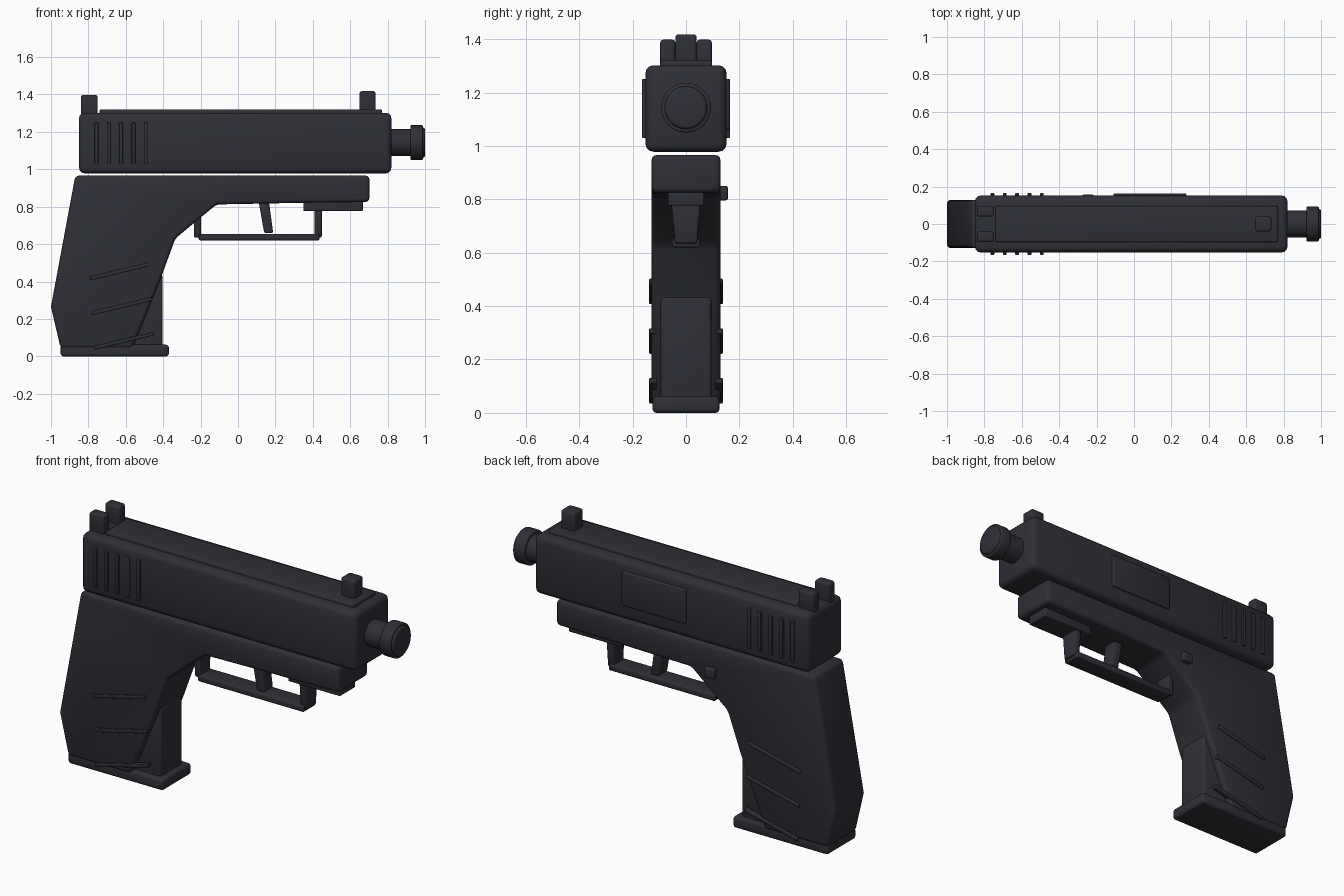
import bpy, bmesh, math
from mathutils import Matrix

if "Cube" in bpy.data.objects:
    bpy.data.objects.remove(bpy.data.objects["Cube"], do_unlink=True)

gunmetal = bpy.data.materials.new("dark gunmetal")
gunmetal.use_nodes = True
colour = (0.028, 0.029, 0.037, 1)
gunmetal.diffuse_color = colour
bsdf = next(n for n in gunmetal.node_tree.nodes if n.type == 'BSDF_PRINCIPLED')
bsdf.inputs["Base Color"].default_value = colour
bsdf.inputs["Roughness"].default_value = 0.6


def finish(name, bm, bevel):
    """Round the hard edges and turn the bmesh into a shaded object."""
    bmesh.ops.recalc_face_normals(bm, faces=bm.faces)
    if bevel:
        hard = [e for e in bm.edges if e.calc_face_angle(0) > math.radians(30)]
        bmesh.ops.bevel(bm, geom=hard, offset=bevel, segments=3, profile=0.5,
                        affect='EDGES', clamp_overlap=True)
    mesh = bpy.data.meshes.new(name)
    bm.to_mesh(mesh)
    bm.free()
    mesh.materials.append(gunmetal)
    ob = bpy.data.objects.new(name, mesh)
    bpy.context.collection.objects.link(ob)
    bpy.ops.object.select_all(action='DESELECT')
    ob.select_set(True)
    bpy.context.view_layer.objects.active = ob
    bpy.ops.object.shade_smooth_by_angle(angle=math.radians(35))
    return ob


def prism(name, outline, y0, y1, bevel=0.01, foot=1.0):
    """Extrude an x-z outline across y; foot narrows its lowest points."""
    bm = bmesh.new()
    face = bm.faces.new([bm.verts.new((x, y0, z)) for x, z in outline])
    moved = bmesh.ops.extrude_face_region(bm, geom=[face])["geom"]
    for v in moved:
        if isinstance(v, bmesh.types.BMVert):
            v.co.y = y1
    low = min(z for x, z in outline)
    for v in bm.verts:
        if v.co.z < low + 0.001:
            v.co.y *= foot
    return finish(name, bm, bevel)


def box(name, x0, x1, y0, y1, z0, z1, bevel=0.01, foot=1.0):
    return prism(name, [(x0, z0), (x1, z0), (x1, z1), (x0, z1)], y0, y1, bevel, foot)


def tube(name, x0, x1, radius, z, bevel):
    bm = bmesh.new()
    place = Matrix.Translation(((x0 + x1) / 2, 0, z)) @ Matrix.Rotation(math.pi / 2, 4, 'Y')
    bmesh.ops.create_cone(bm, cap_ends=True, segments=32, radius1=radius,
                          radius2=radius, depth=x1 - x0, matrix=place)
    return finish(name, bm, bevel)


# Upper slide with its top rib and sights
box("slide", -0.85, 0.82, -0.152, 0.152, 0.978, 1.302, 0.03)
box("top_rib", -0.74, 0.77, -0.097, 0.097, 1.28, 1.32, 0.008)
box("front_sight", 0.65, 0.735, -0.04, 0.04, 1.30, 1.418, 0.012)
for side, label in ((1, "left"), (-1, "right")):
    ys = sorted((side * 0.04, side * 0.097))
    box("rear_sight_" + label, -0.84, -0.75, *ys, 1.28, 1.398, 0.012)

# Barrel and muzzle
tube("barrel", 0.78, 0.94, 0.072, 1.143, 0)
tube("muzzle_ring", 0.922, 0.988, 0.093, 1.143, 0.006)
tube("muzzle_face", 0.97, 1.0, 0.08, 1.143, 0.012)

# Slide serrations and side panel
for side, label in ((1, "left"), (-1, "right")):
    ys = sorted((side * 0.14, side * 0.165))
    for i in range(5):
        x = -0.757 + i * 0.066
        box(f"serration_{label}_{i + 1}", x - 0.01, x + 0.01, *ys, 1.03, 1.25, 0.004)
box("side_panel", -0.11, 0.28, 0.14, 0.164, 1.06, 1.25, 0.008)

# Frame and grip in one profile
prism("frame_and_grip", [(-0.87, 0.966), (0.702, 0.966), (0.702, 0.825), (0.30, 0.82),
                         (-0.115, 0.812), (-0.335, 0.63), (-0.41, 0.425),
                         (-0.565, 0.042), (-0.948, 0.042), (-1.0, 0.265)],
      -0.129, 0.129, 0.02)
box("accessory_rail", 0.35, 0.667, -0.067, 0.067, 0.776, 0.84, 0.006)
box("release_button", -0.277, -0.215, 0.11, 0.157, 0.796, 0.85, 0.008)

# Magazine and base plate
box("magazine", -0.80, -0.403, -0.095, 0.095, 0.03, 0.435, 0.012)
box("base_plate", -0.948, -0.37, -0.125, 0.125, 0.0, 0.062, 0.014)

# Slanted grip ridges on both sides
slant = math.radians(13.5)
dx, dz = 0.165 * math.cos(slant), 0.165 * math.sin(slant)
for side, label in ((1, "left"), (-1, "right")):
    ys = sorted((side * 0.11, side * 0.138))
    for i in range(3):
        x, z = -0.61 - 0.01 * i, 0.083 + 0.186 * i
        prism(f"grip_ridge_{label}_{i + 1}",
              [(x - dx, z - dz - 0.01), (x + dx, z + dz - 0.01),
               (x + dx, z + dz + 0.01), (x - dx, z - dz + 0.01)], *ys, 0.004)

# Trigger and guard
prism("trigger", [(0.11, 0.83), (0.165, 0.83), (0.188, 0.66), (0.14, 0.66)],
      -0.04, 0.04, 0.008)
box("guard_bottom", -0.21, 0.435, -0.052, 0.052, 0.62, 0.655, 0.008)
box("guard_front", 0.408, 0.448, -0.055, 0.055, 0.635, 0.79, 0.008, 0.75)
box("guard_rear", -0.235, -0.198, -0.052, 0.052, 0.635, 0.77, 0.008, 0.8)
